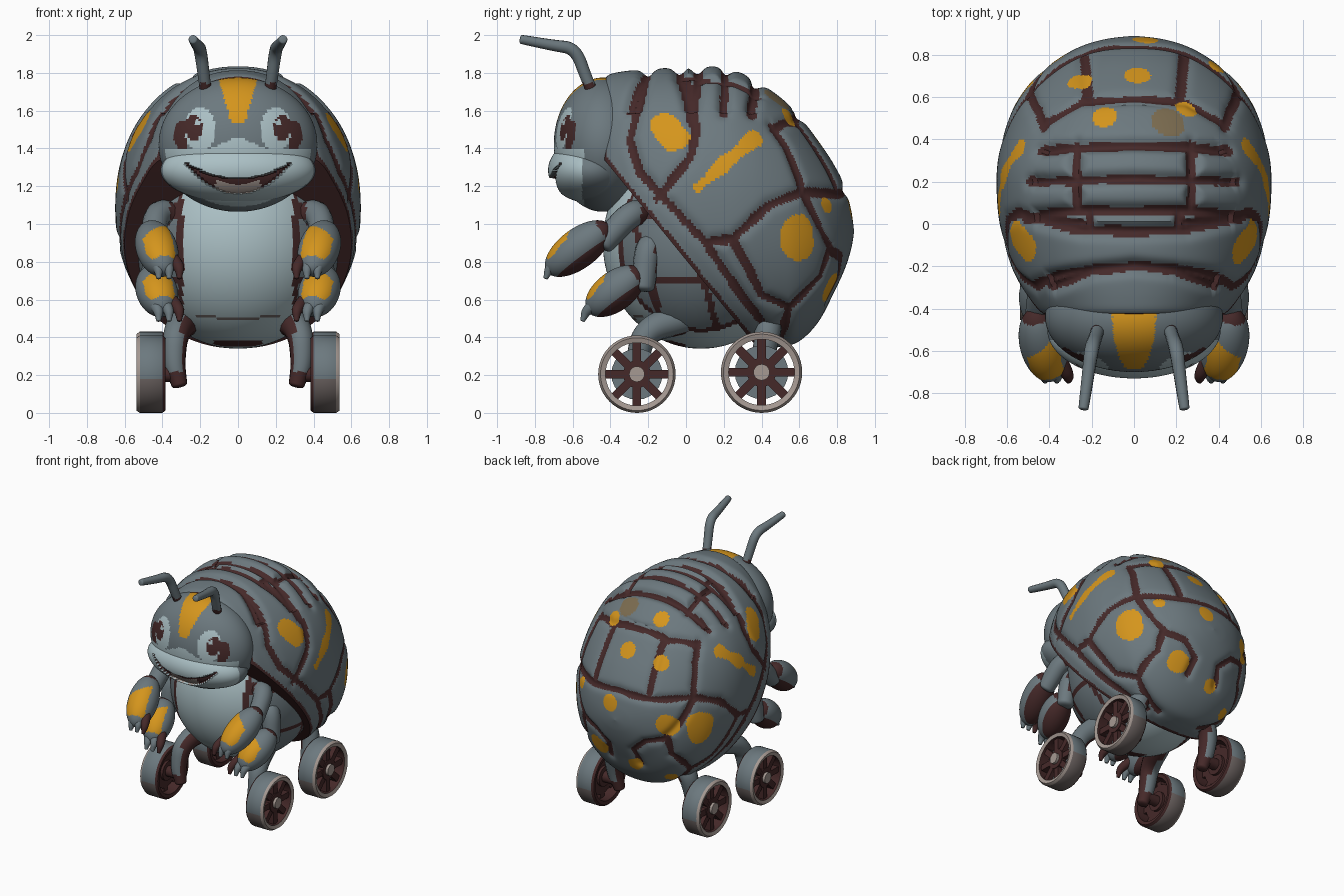
import bpy, bmesh, math
from mathutils import Vector, Matrix, Euler
from mathutils.bvhtree import BVHTree
from mathutils.kdtree import KDTree

if "Cube" in bpy.data.objects:
    bpy.data.objects.remove(bpy.data.objects["Cube"])

# Palette
GREY, BROWN, YELLOW, PALE, PINK, DUSK, OLIVE = range(7)
PALETTE = []
for label, rgb in [("slate grey", (.15, .19, .21)), ("dark maroon", (.06, .022, .022)),
                   ("amber yellow", (.66, .3, .012)), ("pale blue", (.41, .53, .56)),
                   ("dusty pink", (.38, .32, .29)), ("dusk brown", (.15, .125, .12)),
                   ("olive brown", (.2, .15, .08))]:
    mat = bpy.data.materials.new(label)
    mat.use_nodes = True
    mat.diffuse_color = (*rgb, 1)
    shader = next(n for n in mat.node_tree.nodes if n.type == 'BSDF_PRINCIPLED')
    shader.inputs["Base Color"].default_value = (*rgb, 1)
    shader.inputs["Roughness"].default_value = .7
    PALETTE.append(mat)


def activate(obj):
    bpy.ops.object.select_all(action='DESELECT')
    obj.select_set(True)
    bpy.context.view_layer.objects.active = obj


def finish(name, data, rule=None):
    """Link a bmesh or curve as a smooth mesh object with the palette."""
    if isinstance(data, bmesh.types.BMesh):
        mesh = bpy.data.meshes.new(name)
        data.to_mesh(mesh)
        data.free()
        data = mesh
    obj = bpy.data.objects.new(name, data)
    bpy.context.collection.objects.link(obj)
    activate(obj)
    if obj.type == 'CURVE':
        bpy.ops.object.convert(target='MESH')
        obj = bpy.context.view_layer.objects.active
    for mat in PALETTE:
        obj.data.materials.append(mat)
    if rule:
        for f in obj.data.polygons:
            f.material_index = rule(f.center)
    bpy.ops.object.shade_smooth_by_angle(angle=math.radians(45))


def ball(name, centre, radii, rule, rot=(0, 0, 0), detail=32, local=False, deform=None):
    """Ellipsoid whose faces are coloured by rule(position)."""
    bm = bmesh.new()
    bmesh.ops.create_uvsphere(bm, u_segments=detail, v_segments=detail * 2 // 3, radius=1)
    place = Matrix.LocRotScale(Vector(centre), Euler(rot), Vector(radii))
    for f in bm.faces:
        c = f.calc_center_median()
        f.material_index = rule(c if local else place @ c)
    bm.transform(place)
    if deform:
        for v in bm.verts:
            deform(v.co)
    finish(name, bm)


def limb(name, points, rule):
    """Round-ended tube through (x, y, z, radius) points."""
    pts = [Vector(p) for p in points]
    ends = []
    for a, b in ((pts[0], pts[1]), (pts[-1], pts[-2])):
        out = a.xyz + (a.xyz - b.xyz).normalized() * a.w * .8
        ends.append([Vector((*out, a.w * .9)), Vector((*out, a.w * .1))])
    pts = ends[0][::-1] + pts + ends[1]
    curve = bpy.data.curves.new(name, 'CURVE')
    curve.dimensions = '3D'
    curve.bevel_depth = 1
    curve.bevel_resolution = 4
    curve.use_fill_caps = True
    spline = curve.splines.new('NURBS')
    spline.points.add(len(pts) - 1)
    for sp, p in zip(spline.points, pts):
        sp.co = (*p.xyz, 1)
        sp.radius = p.w
    spline.order_u = 3
    spline.use_endpoint_u = True
    spline.resolution_u = 8
    finish(name, curve, rule)


# Shell: sections along y as (y, half width, top, bottom)
SECTIONS = [Vector(s) for s in [
    (-.445, .39, 1.71, .6), (-.42, .45, 1.78, .5), (-.35, .5, 1.805, .45), (-.2, .58, 1.82, .4),
    (0, .635, 1.83, .36), (.2, .65, 1.83, .34), (.35, .635, 1.77, .34), (.5, .59, 1.67, .35),
    (.6, .54, 1.57, .38), (.7, .46, 1.44, .48), (.78, .36, 1.32, .63), (.84, .25, 1.2, .76),
    (.875, .13, 1.07, .87), (.89, 0, .96, .96)]]


def catmull(a, b, c, d, t):
    return (b * 2 + (c - a) * t + (a * 2 - b * 5 + c * 4 - d) * t ** 2
            + (b * 3 - a - c * 3 + d) * t ** 3) / 2


bm = bmesh.new()
rings, SIDES, STEPS = [], 300, 16
ext = [SECTIONS[0]] + SECTIONS + [SECTIONS[-1]]
rows = [catmull(*ext[i:i + 4], k / STEPS) for i in range(len(SECTIONS) - 1) for k in range(STEPS)]
for y, half, top, low in rows + [SECTIONS[-1]]:
    ring = []
    for k in range(SIDES):
        a = math.tau * k / SIDES
        x, z = [math.copysign(abs(v) ** .94, v) for v in (math.cos(a), math.sin(a))]
        ring.append(bm.verts.new((half * x, y, (top + low) / 2 + (top - low) / 2 * z)))
    rings.append(ring)
for r, s in zip(rings, rings[1:]):
    for k in range(SIDES):
        bm.faces.new((r[k - 1], r[k], s[k], s[k - 1]))
bm.faces.new(rings[0])
bmesh.ops.remove_doubles(bm, verts=bm.verts, dist=.0005)
RIM, SLOPE = Vector((0, -.4, 1.3)), Vector((0, .92, .75)).normalized()
bmesh.ops.bisect_plane(bm, geom=bm.verts[:] + bm.edges[:] + bm.faces[:], plane_co=RIM,
                       plane_no=SLOPE, clear_inner=True)
bmesh.ops.recalc_face_normals(bm, faces=bm.faces)
tree = BVHTree.FromBMesh(bm)

# Plate seams, drawn flat and projected on the shell from the side, top and back
SIDE_SEAMS = [[(-.22, 1.79), (-.3, 1.45), (-.25, 1.28), (.1, .9), (.45, .4)],
              [(0, 1.78), (.05, 1.5), (.02, 1.35), (-.15, 1.14)],
              [(.46, 1.52), (.54, 1.4), (.6, 1.25), (.62, 1.17), (.44, 1.1), (.25, .92), (.1, .9)],
              [(.25, .92), (.4, .62), (.55, .55), (.72, .72), (.77, .88), (.62, 1.17)],
              [(.55, .55), (.5, .38)]]
TOP_SEAMS = [[(0, -.2), (.2, -.22), (.4, -.3)], [(0, -.035), (.25, -.03), (.52, .03)],
             [(0, .06), (.3, .06), (.52, .03)], [(0, .22), (.5, .2)], [(0, .38), (.3, .37), (.45, .35)],
             [(0, .6), (.25, .58), (.44, .47)], [(.22, -.03), (.22, .06)],
             [(.28, .06), (.28, .38)], [(.22, .6), (.24, .8)]]
BACK_SEAMS = [[(0, 1.18), (.25, 1.16), (.48, 1.17)], [(.13, .6), (.11, .72), (.22, .82), (.36, .86)]]
samples = []
for seams, origin in ((SIDE_SEAMS, lambda u, v: Vector((3, u, v))),
                      (TOP_SEAMS, lambda u, v: Vector((u, v, 3))),
                      (BACK_SEAMS, lambda u, v: Vector((u, 3, v)))):
    aim = Vector([-1 if c == 3 else 0 for c in origin(0, 0)])
    for line in seams:
        for a, b in zip(line, line[1:]):
            for k in range(41):
                hit = tree.ray_cast(origin(*Vector(a).lerp(Vector(b), k / 40)), aim)[0]
                if hit:
                    samples += [hit, Vector((-hit.x, hit.y, hit.z))]


def build_kd(points):
    kd = KDTree(len(points))
    for i, p in enumerate(points):
        kd.insert(p, i)
    kd.balance()
    return kd


# Spots: mirrored strokes and single points, as position, radius, colour
STROKES = [([(.58, -.13, 1.57), (.6, -.06, 1.47)], .072), ([(.64, .07, 1.2), (.6, .2, 1.31)], .03),
           ([(.6, .2, 1.31), (.54, .36, 1.45)], .042), ([(.5, .57, .96), (.5, .57, .91)], .1)]
SINGLE = [(-.28, .71, 1.42, .06), (.01, .71, 1.44, .065), (-.13, .51, 1.65, .06), (.25, .55, 1.57, .052),
          (.06, .87, 1.08, .065), (.22, .74, .68, .085), (-.08, .72, .6, .055), (-.3, .6, .5, .05),
          (-.36, .74, .97, .085), (.37, .72, 1.09, .04)]
spots = [(Vector((.16, .48, 1.66)), .075, OLIVE)] + [(Vector(p[:3]), p[3], YELLOW) for p in SINGLE]
for (a, b), r in STROKES:
    for s in (1, -1):
        flip = Vector((s, 1, 1))
        spots += [(Vector(a).lerp(Vector(b), k / 8) * flip, r, YELLOW) for k in range(9)]
seam_kd = build_kd(samples)
spot_kd = build_kd([tree.find_nearest(p)[0] for p, r, tint in spots])

for f in bm.faces:
    c = f.calc_center_median()
    wobble = .004 * math.sin(17 * c.x + 23 * c.y + 19 * c.z)
    if seam_kd.find(c)[2] < .024 + wobble or (c - RIM).dot(SLOPE) < .02 or c.y < -.42:
        f.material_index = BROWN
    hits = [spots[i][2] for p, i, d in spot_kd.find_range(c, .11) if d < spots[i][1] + wobble * 2]
    if hits:
        f.material_index = min(hits)
for v, n in [(v, v.normal.copy()) for v in bm.verts]:
    depth = .04 if v.co.z > 1.6 else .018
    v.co -= n * depth * math.exp(-(seam_kd.find(v.co)[2] / .035) ** 2)
bmesh.ops.holes_fill(bm, edges=[e for e in bm.edges if e.is_boundary])
finish("shell", bm)


# Belly: pale front panel, plated flanks
def belly_rule(p):
    if abs(p.x) < .29 and p.y < .35:
        if .35 < p.z < .385 and p.y < 0 and abs(p.x) < .13:
            return BROWN
        crease = abs(p.z - .5 - .3 * p.x ** 2) < .006 and p.y < 0 and abs(p.x) < .22
        return DUSK if crease else PALE
    seam = abs(p.x) < .32 or abs(math.sin(11 * p.y + 3 * p.z)) < .2 or abs(math.sin(9 * p.z)) < .14
    return BROWN if seam else GREY


ball("belly", (0, .08, .9), (.54, .52, .56), belly_rule, detail=144)


# Head with painted eyes and forehead mark
def oval(p, x, z, w, h):
    return ((abs(p.x) - x) / w) ** 2 + ((p.z - z) / h) ** 2 < 1


def head_rule(p):
    if p.z > 1.535 and abs(p.x) < .035 + .07 * (p.z - 1.535) / .24 and p.y < -.4:
        return YELLOW
    if p.y > -.53:
        return GREY
    if oval(p, .215, 1.54, .014, .02):
        return PALE
    if oval(p, .235, 1.51, .045, .07):
        return BROWN
    if oval(p, .2, 1.5, .08, .12) or (p.z < 1.4 + .06 * max(0, 1 - abs(p.x) / .15) and p.y < -.54):
        return PALE
    return BROWN if oval(p, .295, 1.47, .045, .08) else GREY


ball("head", (0, -.44, 1.42), (.42, .26, .355), head_rule, detail=144)


# Muzzle with a sunken smile
def smile(p):
    t = (p.x / .28) ** 2
    low = 1.16 + .165 * t
    return p.y < -.5 and low < p.z < 1.24 + .085 * t, low


def muzzle_rule(p):
    inside, low = smile(p)
    if inside:
        return PINK if abs(p.x) < .12 and p.z < low + .05 else BROWN
    return PALE if p.y < -.55 else GREY


def sink_smile(co):
    if smile(co)[0]:
        co.y += .03


ball("muzzle", (0, -.5, 1.285), (.41, .23, .175), muzzle_rule, detail=144, deform=sink_smile)


def wheel(name, x, y, r, s):
    """Spoked wheel turning about x; s is the outward side."""
    bm = bmesh.new()
    profile = [(.07, .81), (.078, .94), (.06, 1), (-.06, 1), (-.075, .94), (-.07, .81)]
    tints = [PINK, PINK, GREY, BROWN, BROWN, BROWN]
    seg = 48
    loops = [[bm.verts.new((s * dx, k * r * math.cos(math.tau * i / seg), k * r * math.sin(math.tau * i / seg)))
              for i in range(seg)] for dx, k in profile]
    for j, tint in enumerate(tints):
        a, b = loops[j], loops[(j + 1) % len(loops)]
        for i in range(seg):
            f = bm.faces.new((a[i - 1], a[i], b[i], b[i - 1]))
            low = f.calc_center_median().z < -.02
            f.material_index = DUSK if tint == GREY and low else tint
    for i in range(8):
        turn = Matrix.Rotation(math.tau * i / 8, 4, 'X')
        bar = bmesh.ops.create_cube(bm, size=1, matrix=turn @ Matrix.LocRotScale(
            Vector((s * .02, 0, r * .46)), None, Vector((.06, r * .22, r * .8))))
        for f in {f for v in bar["verts"] for f in v.link_faces}:
            f.material_index = BROWN
    # hub, collar, web disc and axle
    for dx, rad, depth, tint in ((.025, .2, .1, PINK), (.01, .36, .09, BROWN),
                                 (0, .66, .03, GREY), (-.07, .2, .12, BROWN)):
        hub = bmesh.ops.create_cone(bm, cap_ends=True, segments=24, radius1=rad * r, radius2=rad * r, depth=depth,
                                    matrix=Matrix.Translation((s * dx, 0, 0)) @ Matrix.Rotation(math.pi / 2, 4, 'Y'))
        for f in {f for v in hub["verts"] for f in v.link_faces}:
            inward = tint == GREY and f.calc_center_median().x * s < -.01
            f.material_index = BROWN if inward else tint
    bmesh.ops.recalc_face_normals(bm, faces=bm.faces)
    bm.transform(Matrix.Translation((x, y, r)))
    finish(name, bm)


# Paired parts
for s, side in ((1, "left"), (-1, "right")):
    def hand_rule(p):
        if p.z > .35 and -.6 < p.x * s < .8 and -.75 < p.y < .25 - .35 * p.x * s:
            return YELLOW
        return BROWN if p.z < -.55 or p.y > .8 else GREY

    limb(side + "_antenna", [(s * .165, -.48, 1.66, .032), (s * .18, -.53, 1.78, .032), (s * .2, -.585, 1.93, .035),
                             (s * .215, -.7, 1.945, .03), (s * .237, -.86, 1.975, .025)],
         lambda p: BROWN if p.z < 1.745 else GREY)
    for tag, y, z, size, shoulder in (("upper", -.57, .87, 1.05, (-.28, 1.07)), ("lower", -.375, .645, .92, (-.2, .9))):
        limb(f"{side}_{tag}_arm", [(s * .33, shoulder[0] + .06, shoulder[1] - .03, .07),
                                   (s * .43, *shoulder, .07), (s * .45, y + .15, z + .05, .065)],
             lambda p: BROWN if abs(p.x) < .36 or p.y > shoulder[0] + .04 else GREY)
        ball(f"{side}_{tag}_hand", (s * .43, y, z), (.11, .2 * size, .105), hand_rule, (.63, 0, -s * .25), 60, True)
        for k in range(3):
            x = .31 + .055 * k
            limb(f"{side}_{tag}_claw_{k + 1}", [(s * (x + .03), y - .09, z - .06, .034),
                                                (s * x, y - .15, z - .1, .03), (s * x, y - .17, z - .15, .014)],
                 lambda p: BROWN if k == 0 else GREY)
    for tag, y, r, thigh in (("front", -.26, .205, .24), ("rear", .4, .215, .02)):
        limb(f"{side}_{tag}_leg", [(s * .26, y + thigh, .5, .085), (s * .33, y + .04, .44, .07),
                                   (s * .34, y, .27, .06), (s * .315, y - .01, .17, .045)],
             lambda p: BROWN if abs(p.x) < .3 or p.z < .22 else GREY)
        wheel(f"{side}_{tag}_wheel", s * .46, y, r, s)
